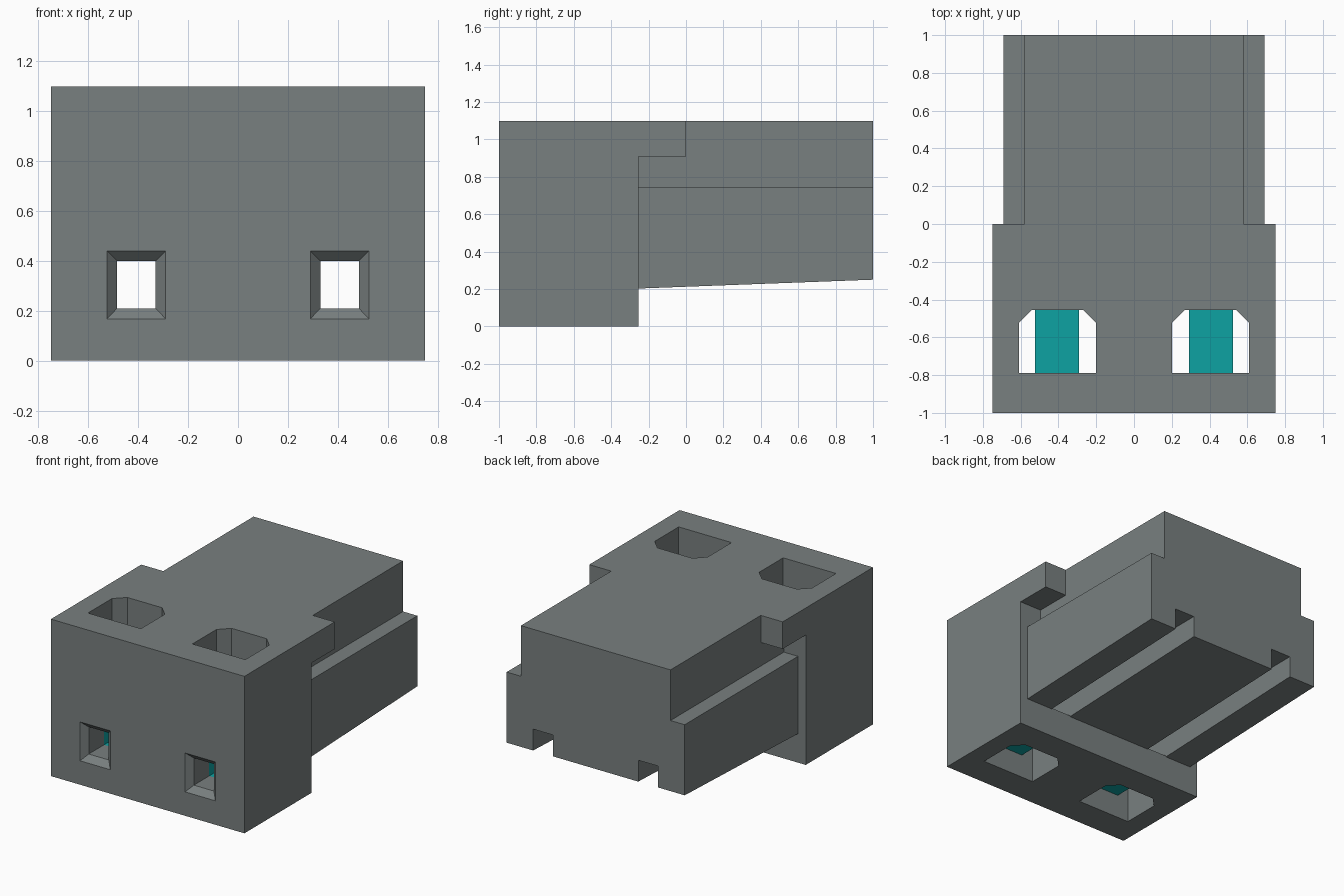
import bpy

if "Cube" in bpy.data.objects:
    bpy.data.objects.remove(bpy.data.objects["Cube"])

# ---------- materials ----------
def material(name, rgb):
    m = bpy.data.materials.new(name)
    m.diffuse_color = (*rgb, 1.0)
    m.use_nodes = True
    m.node_tree.nodes["Principled BSDF"].inputs["Base Color"].default_value = m.diffuse_color
    return m

grey = material("housing grey", (0.19, 0.215, 0.215))
teal = material("clamp teal", (0.004, 0.36, 0.36))


# ---------- helpers ----------
def loft(name, ring_a, ring_b):
    """Closed solid between two rings with equal point counts."""
    n = len(ring_a)
    faces = [tuple(range(n))[::-1], tuple(range(n, 2 * n))]
    faces += [(i, (i + 1) % n, n + (i + 1) % n, n + i) for i in range(n)]
    mesh = bpy.data.meshes.new(name)
    mesh.from_pydata(list(ring_a) + list(ring_b), [], faces)
    obj = bpy.data.objects.new(name, mesh)
    bpy.context.collection.objects.link(obj)
    bpy.context.view_layer.objects.active = obj
    obj.select_set(True)
    bpy.ops.object.mode_set(mode='EDIT')
    bpy.ops.mesh.select_all(action='SELECT')
    bpy.ops.mesh.normals_make_consistent(inside=False)
    bpy.ops.object.mode_set(mode='OBJECT')
    obj.select_set(False)
    return obj


def rect_y(x0, x1, z0, z1, y):
    return [(x0, y, z0), (x1, y, z0), (x1, y, z1), (x0, y, z1)]


def box(name, x0, x1, y0, y1, z0, z1):
    return loft(name, rect_y(x0, x1, z0, z1, y0), rect_y(x0, x1, z0, z1, y1))


def cut(target, cutter):
    mod = target.modifiers.new("cut", 'BOOLEAN')
    mod.operation = 'DIFFERENCE'
    mod.solver = 'EXACT'
    mod.object = cutter
    bpy.context.view_layer.objects.active = target
    bpy.ops.object.modifier_apply(modifier=mod.name)
    bpy.data.objects.remove(cutter)


# ---------- housing: one block carved to shape ----------
housing = box("housing", -0.75, 0.75, -1, 1, 0, 1.1)

# sloping underside of the plug section
slope = [(-0.255, -0.1), (1.1, -0.1), (1.1, 0.254), (-0.255, 0.203)]
cut(housing, loft("cutter", [(-1, y, z) for y, z in slope],
                  [(1, y, z) for y, z in slope]))

for s in (-1, 1):
    # stepped sides, leaving an overhanging shoulder at the top
    for x, y0, z0, z1 in ((0.69, -0.255, -0.1, 0.91),
                          (0.58, -0.255, 0.745, 0.91),
                          (0.58, 0.0, 0.745, 1.2)):
        a, b = sorted((s * x, s * 0.9))
        cut(housing, box("cutter", a, b, y0, 1.1, z0, z1))

    # vertical pocket with two chamfered corners
    pocket = [(0.20, -0.79), (0.61, -0.79), (0.61, -0.525),
              (0.54, -0.455), (0.27, -0.455), (0.20, -0.525)]
    cut(housing, loft("cutter", [(s * x, y, -0.1) for x, y in pocket],
                      [(s * x, y, 1.2) for x, y in pocket]))

    # wire tunnel, open groove below the plug, funnel entry
    a, b = sorted((s * 0.33, s * 0.485))
    cut(housing, box("cutter", a, b, -1.1, 1.1, 0.21, 0.40))
    cut(housing, box("cutter", a, b, -0.255, 1.1, 0.1, 0.40))
    cut(housing, loft("cutter",
                      rect_y(a - 0.08, b + 0.08, 0.125, 0.48, -1.04),
                      rect_y(a, b, 0.21, 0.40, -0.96)))

    # hollow clamp tube across the pocket
    clamp = box("clamp_left" if s < 0 else "clamp_right",
                a - 0.04, b + 0.04, -0.79, -0.455, 0.165, 0.44)
    cut(clamp, box("cutter", a, b, -1, 0, 0.21, 0.40))
    clamp.data.materials.clear()
    clamp.data.materials.append(teal)

housing.data.materials.clear()
housing.data.materials.append(grey)
